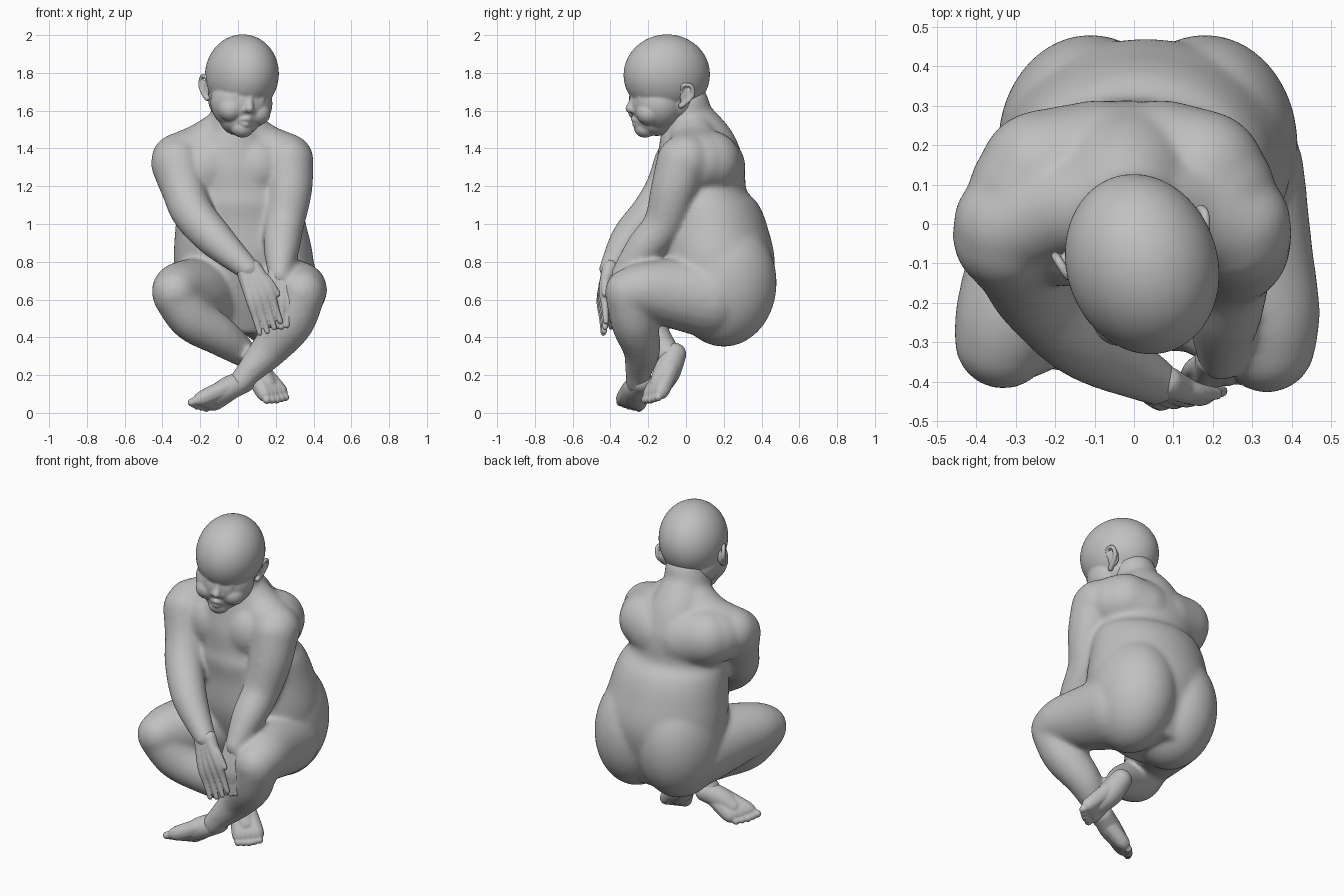
import bpy, bmesh, math
from mathutils import Matrix, Vector

grey = bpy.data.materials.new("clay grey")
grey.diffuse_color = (0.53, 0.53, 0.53, 1)


def spline(pts, n=8):
    """Catmull-Rom samples through tuples of any length."""
    p = [pts[0]] + list(pts) + [pts[-1]]
    out = []
    for i in range(1, len(p) - 2):
        for k in range(n):
            t = k / n
            out.append([0.5 * (2 * b + (c - a) * t + (2 * a - 5 * b + 4 * c - d) * t * t
                               + (3 * b - a - 3 * c + d) * t ** 3)
                        for a, b, c, d in zip(p[i - 1], p[i], p[i + 1], p[i + 2])])
    return out + [list(pts[-1])]


def ball(bm, c, r, m=Matrix(), sub=3):
    r = r if isinstance(r, tuple) else (r, r, r)
    bmesh.ops.create_icosphere(bm, subdivisions=sub, radius=1,
                               matrix=m @ Matrix.Translation(c) @ Matrix.Diagonal((*r, 1)))


def limb(bm, pts, n=8, m=Matrix(), sub=3):
    """Round tapered limb through (x, y, z, radius) points."""
    for x, y, z, r in spline(pts, n):
        ball(bm, (x, y, z), r, m, sub)


def loft(bm, slices, seg=64):
    """Closed trunk through (cx, cy, z, rx, ry) slices."""
    rings = []
    for cx, cy, z, rx, ry in spline(slices, 6):
        rings.append([bm.verts.new((cx + rx * math.cos(a), cy + ry * math.sin(a), z))
                      for a in (2 * math.pi * i / seg for i in range(seg))])
    for lo, hi in zip(rings, rings[1:]):
        for i in range(seg):
            j = (i + 1) % seg
            bm.faces.new((lo[i], lo[j], hi[j], hi[i]))
    bm.faces.new(rings[0][::-1])
    bm.faces.new(rings[-1])


def finish(bm, name, voxel, smooth):
    me = bpy.data.meshes.new(name)
    bm.to_mesh(me)
    bm.free()
    me.materials.append(grey)
    me.shade_smooth()
    ob = bpy.data.objects.new(name, me)
    bpy.context.collection.objects.link(ob)
    rm = ob.modifiers.new("fuse", 'REMESH')
    rm.mode = 'VOXEL'
    rm.voxel_size = voxel
    rm.use_smooth_shade = True
    sm = ob.modifiers.new("soften", 'SMOOTH')
    sm.factor = 0.5
    sm.iterations = smooth
    return ob


# body: trunk
bm = bmesh.new()
loft(bm, [(.03, .17, .42, .22, .17), (.03, .17, .6, .34, .255), (.03, .16, .8, .37, .31),
          (.015, .135, 1.0, .345, .292), (.005, .105, 1.11, .325, .275), (-.01, .08, 1.18, .3, .24),
          (-.025, .075, 1.3, .3, .235), (-.03, .06, 1.4, .24, .205), (-.02, .02, 1.5, .14, .15)])
# body: buttocks, shoulder blades, shoulder slopes, chest
for s in (-1, 1):
    ball(bm, (.035 + s * .145, .2, .69), (.235, .28, .34), sub=5)
    ball(bm, (-.03 + s * .23, .08, 1.33), .16, sub=4)
    limb(bm, [(-.03 + s * .2, .125, 1.33, .165), (-.01 + s * .08, .135, 1.3, .18)], 8, sub=4)
    limb(bm, [(-.03 + s * .29, 0, 1.34, .14), (-.03 + s * .16, .04, 1.4, .135),
              (-.02 + s * .05, .035, 1.48, .13)])
    ball(bm, (-.03 + s * .13, -.05, 1.3), (.14, .11, .15), sub=4)
# body: nape running into the upper back, then neck
limb(bm, [(-.015, .035, 1.53, .132), (-.02, .09, 1.4, .178), (-.01, .115, 1.3, .195)], 8, sub=4)
limb(bm, [(-.02, .01, 1.45, .145), (-.02, .01, 1.53, .138), (-.005, 0, 1.63, .125)])
# body: arms
limb(bm, [(.265, -.02, 1.33, .137), (.27, -.065, 1.18, .124), (.245, -.12, 1.0, .107),
          (.23, -.225, .87, .096), (.22, -.34, .73, .06)])
limb(bm, [(-.32, -.03, 1.32, .142), (-.285, -.1, 1.18, .12), (-.24, -.18, 1.06, .112),
          (-.12, -.3, .92, .1), (.055, -.4, .76, .062)])
# body: thighs
limb(bm, [(.22, .12, .61, .215), (.27, -.07, .635, .185), (.325, -.22, .65, .148), (.337, -.305, .64, .125)])
limb(bm, [(-.15, .12, .61, .215), (-.23, -.07, .635, .185), (-.305, -.22, .65, .148), (-.332, -.295, .64, .125)])
# body: shins, crossed in front
limb(bm, [(.337, -.305, .62, .122), (.28, -.275, .48, .123), (.17, -.235, .34, .1),
          (.07, -.25, .23, .073), (.01, -.26, .16, .062)])
limb(bm, [(-.33, -.29, .62, .122), (-.24, -.25, .5, .124), (-.1, -.19, .41, .106),
          (.01, -.12, .33, .08), (.05, -.07, .29, .062)])
finish(bm, "body", .0115, 24)

# head: skull, face, jaw, chin (local frame faces -y)
H = (Matrix.Translation((.02, -.1, 1.79)) @ Matrix.Rotation(math.radians(18), 4, 'Z')
     @ Matrix.Rotation(math.radians(7), 4, 'Y'))
bm = bmesh.new()
ball(bm, (0, -.002, 0), (.191, .232, .214), H, 5)
ball(bm, (0, -.05, -.15), (.166, .146, .15), H, 5)
ball(bm, (0, .03, -.13), (.155, .15, .14), H, 5)
ball(bm, (0, -.05, -.24), (.105, .12, .085), H, 4)
ball(bm, (0, -.112, -.285), (.06, .058, .05), H, 4)
# head: nose and lips
limb(bm, [(0, -.178, -.1, .018), (0, -.19, -.15, .019), (0, -.2, -.18, .024)], 8, H)
ball(bm, (0, -.135, -.235), (.06, .045, .045), H)
limb(bm, [(-.045, -.152, -.247, .007), (0, -.18, -.236, .013), (.045, -.152, -.247, .007)], 10, H)
limb(bm, [(-.038, -.15, -.256, .007), (0, -.17, -.264, .014), (.038, -.15, -.256, .007)], 10, H)
for s in (-1, 1):
    ball(bm, (s * .075, -.115, -.195), (.068, .07, .065), H, 4)
    ball(bm, (s * .022, -.183, -.188), .017, H)
    # head: brows, eyeballs and lids
    limb(bm, [(s * .03, -.182, -.08, .018), (s * .07, -.172, -.073, .018), (s * .115, -.14, -.085, .016)], 8, H)
    ball(bm, (s * .067, -.158, -.125), .027, H)
    for top in (.02, -.02):
        limb(bm, [(s * .036, -.174, -.128, .006), (s * .067, -.179, -.125 + top, .007),
                  (s * .102, -.15, -.125, .006)], 10, H, 2)
finish(bm, "head", .0065, 6)

# ears: curled rim around a thin inner plate
E = H @ Matrix.Translation((0, -.015, .005))
for s, side in ((-1, "right"), (1, "left")):
    bm = bmesh.new()
    rim = [(s * .17, .04, -.075, .012), (s * .185, .045, -.04, .012), (s * .196, .085, -.04, .012),
           (s * .194, .1, -.085, .012), (s * .182, .075, -.125, .012), (s * .166, .045, -.15, .016)]
    limb(bm, rim, 12, E, 2)
    limb(bm, [(s * .184, .085, -.065, .008), (s * .182, .08, -.1, .009), (s * .17, .05, -.125, .01)], 10, E, 2)
    ball(bm, (s * .168, .07, -.09), (.016, .035, .055), E)
    finish(bm, side + "_ear", .005, 2)


def digits(bm, wrist, knuckle, tip, across, count, radii, spread):
    """Fan of digits running from one joint through a row of knuckles."""
    a, w, k, t = (Vector(v) for v in (across, wrist, knuckle, tip))
    for i in range(count):
        u = i - (count - 1) / 2
        end = t + a * u * spread
        end = end.lerp(k + a * u, .06 * abs(u))
        pts = [w + a * u * .5, k + a * u, (k + a * u).lerp(end, .55), end]
        limb(bm, [(*p, r) for p, r in zip(pts, radii)], 10, sub=2)


# hands, the right one resting on the left
finger = (.043, .029, .02, .015)
bm = bmesh.new()
digits(bm, (.06, -.405, .755), (.115, -.44, .63), (.175, -.43, .435), (.032, .004, .018), 4, finger, 1.15)
limb(bm, [(.08, -.405, .75, .036), (.155, -.425, .7, .026), (.21, -.43, .63, .016)], 10, sub=2)
finish(bm, "right_hand", .006, 3)
bm = bmesh.new()
digits(bm, (.22, -.34, .73), (.22, -.385, .6), (.215, -.395, .45), (.031, .004, 0), 4, finger, .95)
limb(bm, [(.2, -.345, .72, .036), (.15, -.365, .62, .024), (.13, -.39, .54, .016)], 10, sub=2)
finish(bm, "left_hand", .006, 3)

# feet: heel and instep with five toes each
toe = (.05, .043, .024, .022)
bm = bmesh.new()
limb(bm, [(.03, -.235, .165, .06), (-.05, -.27, .13, .064), (-.12, -.285, .09, .054)])
digits(bm, (-.05, -.27, .125), (-.15, -.288, .068), (-.215, -.3, .037), (-.016, -.02, .006), 5, toe, 1.25)
finish(bm, "left_foot", .006, 3)
bm = bmesh.new()
limb(bm, [(.045, -.06, .31, .062), (.095, -.1, .22, .072), (.15, -.135, .15, .058)])
digits(bm, (.1, -.1, .22), (.175, -.155, .115), (.205, -.185, .07), (.02, .014, .003), 5, toe, 1.25)
finish(bm, "right_foot", .006, 3)
